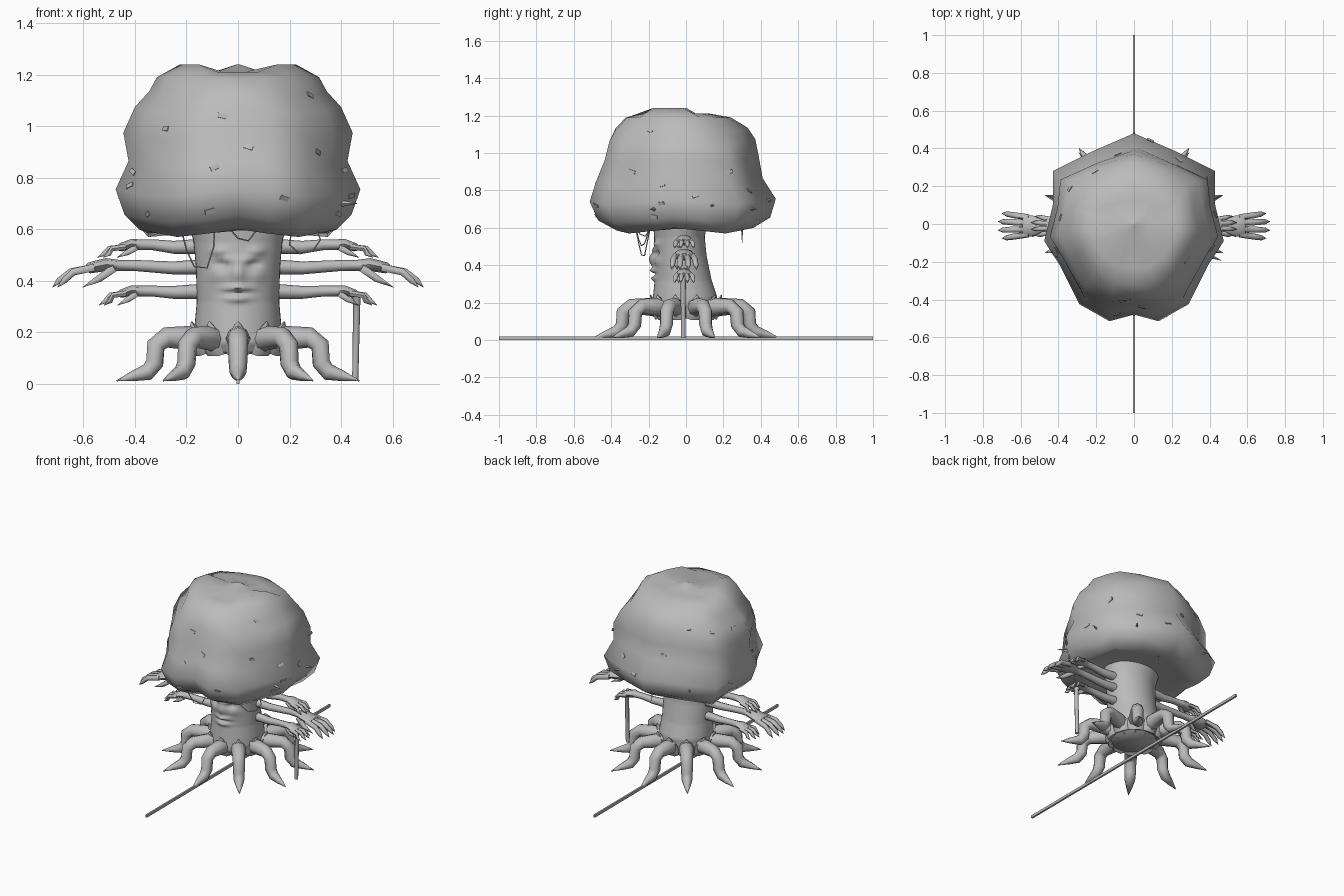
import bpy, bmesh, math, random
from mathutils import Vector, Matrix
from mathutils.bvhtree import BVHTree

if "Cube" in bpy.data.objects:
    bpy.data.objects.remove(bpy.data.objects["Cube"])

random.seed(4)
grey = bpy.data.materials.new("plain grey")
grey.diffuse_color = (0.5, 0.5, 0.5, 1)
grey.use_nodes = True
grey.node_tree.nodes["Principled BSDF"].inputs["Base Color"].default_value = grey.diffuse_color


def finish(name, bm, angle=50):
    bmesh.ops.recalc_face_normals(bm, faces=bm.faces)
    mesh = bpy.data.meshes.new(name)
    bm.to_mesh(mesh)
    bm.free()
    mesh.shade_smooth()
    mesh.set_sharp_from_angle(angle=math.radians(angle))
    mesh.materials.append(grey)
    obj = bpy.data.objects.new(name, mesh)
    bpy.context.collection.objects.link(obj)
    return obj


def loft(bm, rings):
    """Skin a list of closed rings and cap both ends."""
    rows = [[bm.verts.new(p) for p in ring] for ring in rings]
    n = len(rows[0])
    for a, b in zip(rows, rows[1:]):
        for i in range(n):
            j = (i + 1) % n
            bm.faces.new((a[i], a[j], b[j], b[i]))
    bm.faces.new(rows[0])
    bm.faces.new(rows[-1])


def tube(bm, pts, side=(0, 1, 0), n=8):
    """Tube through (x, y, z, half width along side, half height) points."""
    side = Vector(side)
    ps = [Vector(p[:3]) for p in pts]
    rings = []
    for i, p in enumerate(pts):
        t = (ps[min(i + 1, len(ps) - 1)] - ps[max(i - 1, 0)]).normalized()
        up = t.cross(side).normalized()
        rings.append([ps[i] + side * p[3] * math.cos(k * math.tau / n)
                      + up * p[4] * math.sin(k * math.tau / n) for k in range(n)])
    loft(bm, rings)


# Canopy: lobed plan outline scaled at each level, rounder towards the crown
half = [(0, .48), (.22, .385), (.43, .28), (.43, .1), (.475, -.09),
        (.39, -.22), (.29, -.42), (.13, -.51), (0, -.475)]
plan = half + [(-x, y) for x, y in half[-2:0:-1]]
levels = [(.62, .17, .2, .14), (.595, .30, .31, .30), (.585, .385, .37, .36),
          (.64, .44, .47, .45), (.74, .475, .515, .48), (.85, .425, .48, .41),
          (.96, .445, .44, .39), (1.06, .40, .42, .37), (1.12, .345, .39, .33),
          (1.19, .315, .33, .24), (1.24, .225, .24, .13), (1.212, .09, .08, .05),
          (1.24, .005, .005, .005)]
rings = []
for k, (z, hx, front, back) in enumerate(levels):
    ring = []
    mix = max(0, min(.7, (k - 5) * .15))
    for i, (x, y) in enumerate(plan):
        a = math.tau * i / 16
        px = x / .475 * (1 - mix) + math.sin(a) * mix
        py = y / (.48 if y > 0 else .51) * (1 - mix) + math.cos(a) * mix
        dz = .015 * math.cos(i * math.pi / 2) if 1 < k < 9 else 0
        # two raised crown lobes left and right
        if k == 10 and i not in (4, 5, 6, 10, 11, 12):
            dz = -.03
        ring.append((px * hx, py * (back if py > 0 else front), z + dz))
    rings.append(ring)
bm = bmesh.new()
loft(bm, rings)
bmesh.ops.recalc_face_normals(bm, faces=bm.faces)
tree = BVHTree.FromBMesh(bm)
finish("canopy", bm, 75)

# Leaf flecks lying on the canopy
leaves = bmesh.new()
spots = [(-.28, .99), (-.06, 1.04), (.04, .92), (.28, 1.12), (.31, .9), (-.09, .84),
         (-.42, .77), (-.35, .66), (-.11, .67), (.18, .72), (.39, .66), (.44, .73)]
rays = [(Vector((x, -2, z)), Vector((0, 1, 0))) for x, z in spots]
for i in range(10):
    a = math.pi * (i / 9) * 1.2 - .3
    d = Vector((math.cos(a), math.sin(a), random.uniform(-.4, .6))).normalized()
    rays.append((Vector((0, 0, .9)) + d * 2, -d))
for start, d in rays:
    p, nrm, _, _ = tree.ray_cast(start, d)
    if p:
        across = Vector((0, 0, 1)).cross(nrm).normalized()
        frame = Matrix((across, nrm.cross(across), nrm)).transposed().to_4x4()
        m = (Matrix.Translation(p) @ frame
             @ Matrix.Rotation(random.uniform(-.5, .5), 4, 'Z')
             @ Matrix.Diagonal((.038, .018, .007, 1)))
        bmesh.ops.create_cube(leaves, size=1, matrix=m)
finish("leaf_flecks", leaves, 30)

# Small thorns around the canopy
thorns = bmesh.new()
for x, y, z in [(.27, .35, .7), (-.27, .35, .7), (.43, .14, .72), (-.43, .14, .72),
                (-.26, -.35, .68), (.43, -.18, .7)]:
    out = Vector((x, y, 0)).normalized()
    m = Matrix.Translation((x, y, z)) @ out.to_track_quat('Z', 'Y').to_matrix().to_4x4()
    bmesh.ops.create_cone(thorns, segments=4, radius1=.014, radius2=0, depth=.08,
                          cap_ends=True, matrix=m)
finish("thorns", thorns, 30)

# Trunk with a face raised and sunk into its front: (x, z, width, height, depth)
bumps = [(0, .43, .025, .04, .028), (0, .372, .045, .012, .024), (0, .33, .04, .013, .02),
         (0, .351, .045, .006, -.012)]
for s in (-1, 1):
    bumps += [(s * .035, .48, .02, .016, .016), (s * .075, .515, .025, .016, .016),
              (s * .06, .465, .022, .015, -.022), (s * .075, .42, .03, .025, .01)]
levels = [(.12, .15, -.01, .15), (.16, .168, -.01, .175), (.23, .168, -.005, .172),
          (.32, .16, -.015, .152), (.45, .163, -.03, .14), (.55, .172, -.035, .135),
          (.66, .2, -.03, .15)]
rings = []
for i in range(61):
    z = .12 + .54 * i / 60
    lo, hi = next((p, q) for p, q in zip(levels, levels[1:]) if z <= q[0] + 1e-6)
    f = (z - lo[0]) / (hi[0] - lo[0])
    hx, cy, hy = (lo[j] + (hi[j] - lo[j]) * f for j in (1, 2, 3))
    ring = []
    for k in range(48):
        x, dy = hx * math.cos(k * math.tau / 48), hy * math.sin(k * math.tau / 48)
        if dy < 0:
            dy -= sum(d * math.exp(-((x - bx) / w) ** 2 - ((z - bz) / h) ** 2)
                      for bx, bz, w, h, d in bumps)
        ring.append((x, cy + dy, z))
    rings.append(ring)
bm = bmesh.new()
loft(bm, rings)
finish("trunk", bm, 80)

# Ten bent roots with pointed collars
root = [(.10, .165, .05), (.20, .178, .047), (.295, .18, .04), (.335, .15, .038),
        (.34, .08, .036), (.37, .045, .033), (.43, .03, .02), (.495, .012, .002)]
roots, collars = bmesh.new(), bmesh.new()
for i in range(10):
    a = i * math.tau / 10 - math.pi / 2
    c, s = math.cos(a), math.sin(a)
    tube(roots, [(r * c, r * s, z, w, w) for r, z, w in root], (-s, c, 0))
    tube(collars, [(.14 * c, .14 * s, .12, .055, .03), (.17 * c, .17 * s, .18, .055, .035),
                   (.19 * c, .19 * s, .242, .002, .002)], (-s, c, 0), 6)
finish("roots", roots, 60)
finish("root_collars", collars)


# Arms with hands
def arm(s, z0, z1, wrist, tip, w, droop, name):
    y = -.01
    bm = bmesh.new()
    span = tip - wrist
    palm = wrist + span * .45
    h = w * .42
    tube(bm, [(s * .12, y, z0, .03, .03), (s * .25, y, z0 - .005, .025, .025),
              (s * (wrist - .05), y, z1, .021, .021), (s * wrist, y, z1, .024, .021),
              (s * (wrist + span * .2), y, z1 + .003, w * .85, h),
              (s * palm, y, z1 - .01, w, h * .85),
              (s * (palm + .01), y, z1 - .012, w * .9, h * .6)])
    for k in (-1, -.35, .35, 1):
        reach = tip - (.02 if abs(k) == 1 else 0)
        r = w * .27
        mid = (palm + reach) / 2
        tube(bm, [(s * (palm - .02), y + k * w * .75, z1 - .008, r, r),
                  (s * mid, y + k * w * .95, z1 - droop * .3, r, r),
                  (s * (reach - .025), y + k * w * 1.05, z1 - droop * .7, r * .85, r * .85),
                  (s * reach, y + k * w * 1.1, z1 - droop, .001, .001)], n=6)
    # Thumb
    tube(bm, [(s * (wrist + span * .08), y - w * .4, z1 - .01, w * .3, w * .3),
              (s * (wrist + span * .3), y - w * .7, z1 - droop * .6, w * .27, w * .27),
              (s * (wrist + span * .55), y - w * .6, z1 - droop, .001, .001)], n=6)
    finish(name, bm, 60)


for s, tag in ((-1, "left"), (1, "right")):
    arm(s, .535, .54, .38, .545, .046, .05, "upper_arm_" + tag)
    arm(s, .455, .46, .46, .72, .06, .085, "middle_arm_" + tag)
    arm(s, .36, .36, .38, .54, .046, .055, "lower_arm_" + tag)

# Walking cane under the lower right hand
cane = bmesh.new()
tube(cane, [(.455, -.015, .012, .012, .012), (.461, -.015, .325, .014, .014),
            (.458, -.015, .34, .02, .02), (.455, -.015, .355, .008, .008)])
finish("cane", cane)

# Hanging vines below the canopy
vines = bmesh.new()
for path in ([(-.22, .60), (-.20, .52), (-.17, .455), (-.12, .45), (-.095, .53), (-.09, .61)],
             [(-.03, .60), (0, .565), (.04, .555), (.075, .60)],
             [(.21, .61), (.2, .54), (.24, .505), (.29, .515), (.32, .56), (.30, .61)]):
    last = len(path) - 1
    tube(vines, [(x, -.27 + .08 * i / last, z, .003, .003)
                 for i, (x, z) in enumerate(path)], n=5)
tube(vines, [(.05, .3, .6, .006, .006), (.05, .3, .52, .001, .001)], n=4)
finish("vines", vines)

# Long thin ground rod
rod = bmesh.new()
bmesh.ops.create_cube(rod, size=1, matrix=Matrix.Translation((0, 0, .009))
                      @ Matrix.Diagonal((.012, 2, .018, 1)))
finish("ground_rod", rod, 30)
